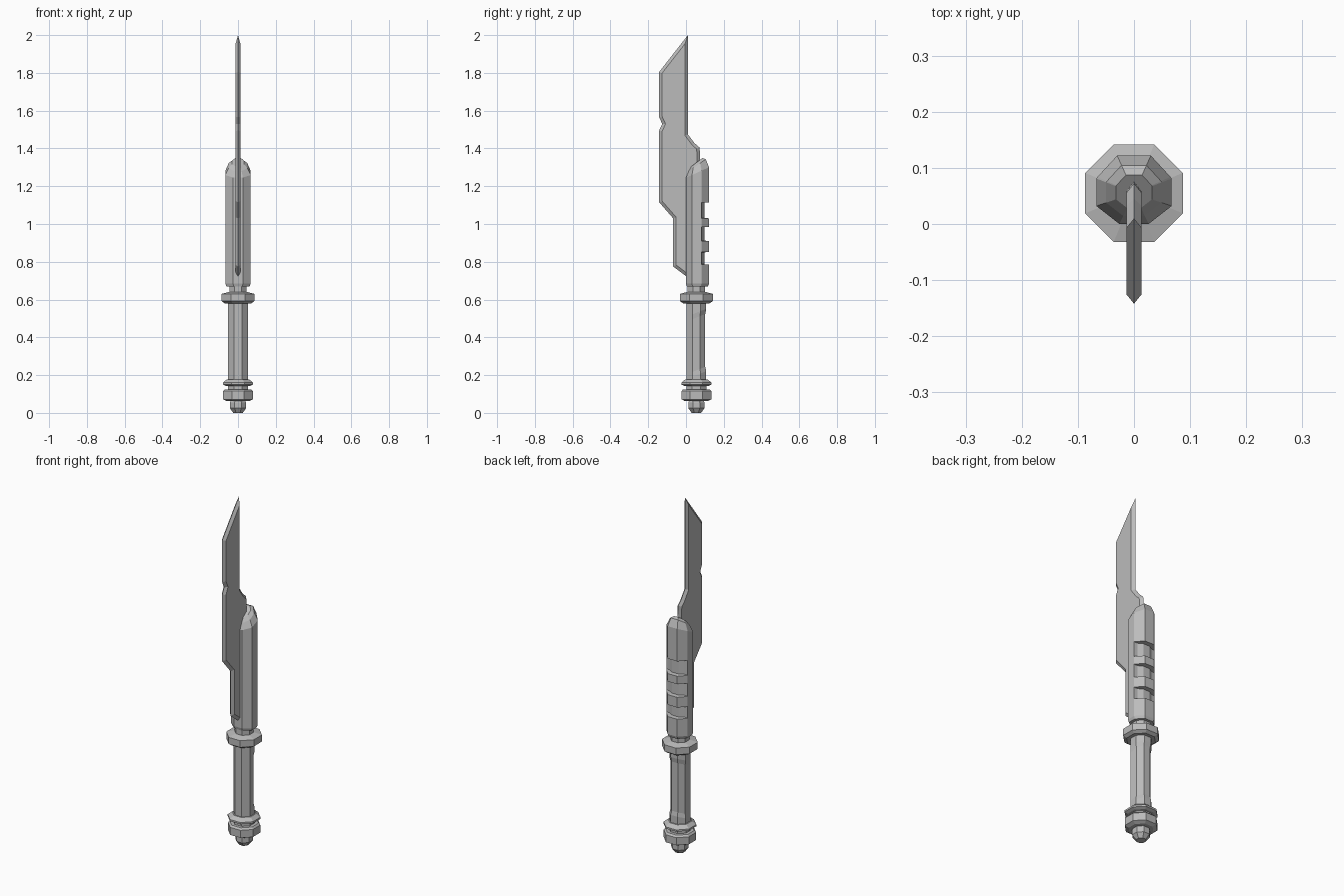
import bpy, bmesh, math
from mathutils import Vector

if "Cube" in bpy.data.objects:
    bpy.data.objects.remove(bpy.data.objects["Cube"])

steel = bpy.data.materials.new("grey steel")
steel.use_nodes = True
GREY = (0.5, 0.5, 0.5, 1)
steel.diffuse_color = GREY
steel.node_tree.nodes["Principled BSDF"].inputs["Base Color"].default_value = GREY

AXIS_Y = 0.055  # the handle's centre line


def finish(name, bm):
    bmesh.ops.recalc_face_normals(bm, faces=bm.faces)
    mesh = bpy.data.meshes.new(name)
    bm.to_mesh(mesh)
    bm.free()
    mesh.materials.append(steel)
    obj = bpy.data.objects.new(name, mesh)
    bpy.context.collection.objects.link(obj)
    return obj


def loft(name, rings):
    """Skin a stack of equal-length rings and cap both ends."""
    bm = bmesh.new()
    loops = [[bm.verts.new(p) for p in ring] for ring in rings]
    n = len(loops[0])
    for low, high in zip(loops, loops[1:]):
        for i in range(n):
            j = (i + 1) % n
            bm.faces.new((low[i], low[j], high[j], high[i]))
    bm.faces.new(loops[0])
    bm.faces.new(loops[-1])
    return finish(name, bm)


def octagon(apothem, z):
    r = apothem / math.cos(math.pi / 8)
    return [Vector((r * math.cos(a), AXIS_Y + r * math.sin(a), z))
            for a in (math.pi / 8 + k * math.pi / 4 for k in range(8))]


def turned(name, profile):
    return loft(name, [octagon(a, z) for a, z in profile])


# Pommel, collars and guard: stacked octagonal turnings
turned("pommel_tip", [(0.025, 0), (0.043, 0.025), (0.043, 0.055), (0.035, 0.07)])
turned("pommel_nut", [(0.06, 0.062), (0.079, 0.072), (0.079, 0.115), (0.07, 0.125)])
turned("pommel_neck", [(0.053, 0.12), (0.053, 0.15)])
turned("pommel_flange", [(0.065, 0.143), (0.08, 0.15), (0.08, 0.16), (0.058, 0.178)])
turned("guard", [(0.07, 0.58), (0.087, 0.592), (0.087, 0.63), (0.05, 0.64)])
turned("guard_collar", [(0.046, 0.635), (0.046, 0.69)])


# Grip with a shallow recess around its back half
def grip_ring(z, recess, slope=0):
    ring = octagon(0.052, z)
    for p in ring:
        if p.y > AXIS_Y:
            p.x *= 1 - recess
            p.y = AXIS_Y + (p.y - AXIS_Y) * (1 - recess)
        p.z += slope * (p.y - AXIS_Y)
    return ring


loft("grip", [grip_ring(0.17, 0), grip_ring(0.20, 0, 0.4), grip_ring(0.225, 0.1, 0.4),
              grip_ring(0.505, 0.1, 0.4), grip_ring(0.53, 0, 0.4), grip_ring(0.59, 0)])


# Housing with three notches across its back and a slanted, stepped cap
def housing_ring(z, notch=False, scale=1.0, slope=0.0):
    back = (0.02, 0.098) if notch else (0.03, 0.122)
    rim = (0.046, 0.083) if notch else (0.065, 0.084)
    half = [(0.026, 0.0), (0.067, 0.032), (0.067, 0.081), rim, back]
    ring = half + [(-x, y) for x, y in reversed(half)]
    return [Vector((x * scale, AXIS_Y + (y - AXIS_Y) * scale,
                    z + slope * (y - AXIS_Y) * scale)) for x, y in ring]


rings = [housing_ring(0.67, scale=0.92), housing_ring(0.685)]
for low, high in ((0.785, 0.852), (0.91, 0.985), (1.03, 1.115)):
    rings += [housing_ring(low), housing_ring(low + 0.002, True),
              housing_ring(high - 0.002, True), housing_ring(high)]
rings += [housing_ring(1.27, slope=0.45), housing_ring(1.308, scale=0.74, slope=0.7),
          housing_ring(1.325, scale=0.48, slope=0.75)]
loft("housing", rings)


# Blade: outline on the centre plane, bevelled to flat cheeks on both sides
def inset_outline(points, d):
    pts = [Vector(p) for p in points]
    result = []
    for i, p in enumerate(pts):
        e1 = (p - pts[i - 1]).normalized()
        e2 = (pts[(i + 1) % len(pts)] - p).normalized()
        n1, n2 = Vector((-e1.y, e1.x)), Vector((-e2.y, e2.x))
        result.append(p + (n1 + n2) * d / (1 + n1.dot(n2)))
    return result


outline = [(0.01, 2.0), (-0.142, 1.805), (-0.142, 1.565), (-0.126, 1.53),
           (-0.142, 1.495), (-0.142, 1.115), (-0.068, 1.03), (-0.068, 0.775),
           (0.005, 0.72), (0.06, 0.72), (0.075, 1.34), (0.072, 1.405),
           (0.045, 1.428), (0.01, 1.475)]
cheek = inset_outline(outline, 0.016)
loft("blade", [[(-0.013, p.x, p.y) for p in cheek],
               [(0, y, z) for y, z in outline],
               [(0.013, p.x, p.y) for p in cheek]])
